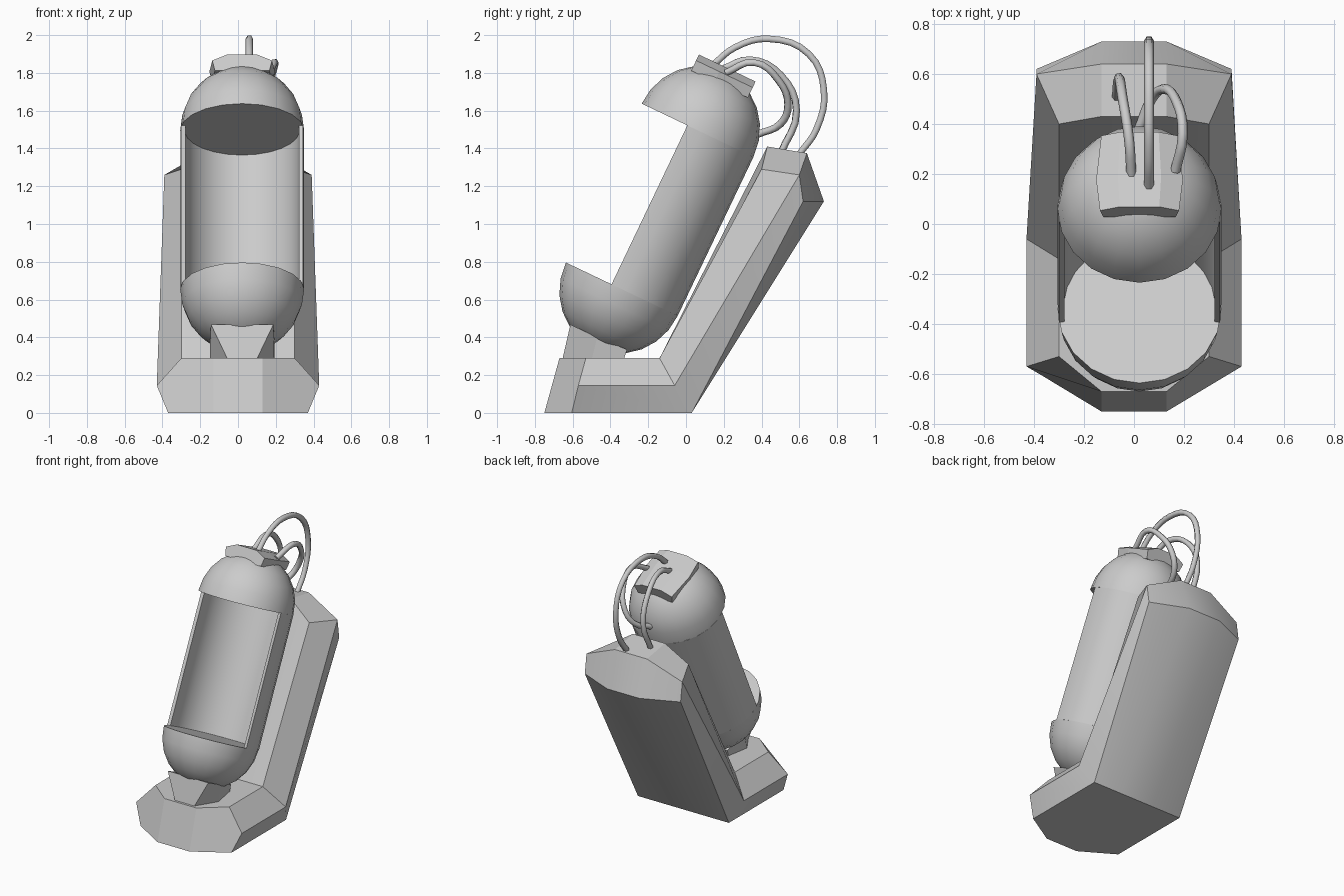
import bpy, bmesh, math
from mathutils import Matrix

if "Cube" in bpy.data.objects:
    bpy.data.objects.remove(bpy.data.objects["Cube"])

CX = 0.022
TILT = Matrix.Translation((CX, -0.34, 0.655)) @ Matrix.Rotation(math.radians(-25.5), 4, 'X')
AXIS = 0.932   # distance between the two dome rims
R = 0.328


def finish(name, bm, matrix=None, smooth=None):
    bmesh.ops.recalc_face_normals(bm, faces=bm.faces)
    me = bpy.data.meshes.new(name)
    bm.to_mesh(me)
    bm.free()
    ob = bpy.data.objects.new(name, me)
    bpy.context.collection.objects.link(ob)
    if matrix is not None:
        ob.matrix_world = matrix
    if smooth:
        bpy.ops.object.select_all(action='DESELECT')
        bpy.context.view_layer.objects.active = ob
        ob.select_set(True)
        bpy.ops.object.shade_smooth_by_angle(angle=math.radians(smooth))
    return ob


def loft(bm, rings, closed=True, cap=True):
    """Bridge equal-length rings of points, optionally capping both ends."""
    vr = [[bm.verts.new(p) for p in r] for r in rings]
    n = len(vr[0])
    for a, b in zip(vr, vr[1:]):
        for i in range(n if closed else n - 1):
            j = (i + 1) % n
            bm.faces.new((a[i], a[j], b[j], b[i]))
    if cap:
        bm.faces.new(vr[0])
        bm.faces.new(vr[-1])
    return vr


def mirror_ring(half, cx=0.0):
    return [(cx + x, y, z) for x, y, z in half] + [(cx - x, y, z) for x, y, z in reversed(half)]


# Stand: faceted L-shaped base with leaning back
bm = bmesh.new()
front = [(.13, -.67, .29), (.30, -.53, .29), (.43, -.57, .145), (.37, -.605, 0), (.13, -.75, 0)]
corner = [(.13, -.14, .29), (.30, -.14, .29), (.43, -.06, .145), (.37, .03, 0), (.13, .03, 0)]
top = [(.13, .43, 1.41), (.30, .40, 1.29), (.39, .60, 1.26), (.39, .62, 1.12), (.13, .73, 1.12)]
rings = loft(bm, [mirror_ring(h) for h in (front, corner, top)], cap=False)
f, t = rings[0], rings[-1]
bm.faces.new((f[0], f[4], f[5], f[9]))
bm.faces.new(f[:5])
bm.faces.new(f[5:])
ridge = [bm.verts.new((s * .13, .64, 1.375)) for s in (1, -1)]
bm.faces.new((t[0], t[9], ridge[1], ridge[0]))
bm.faces.new((t[4], t[5], ridge[1], ridge[0]))
for (a, b, c, d, e), r in ((t[:5], ridge[0]), (t[:4:-1], ridge[1])):
    bm.faces.new((a, b, c, r))
    bm.faces.new((c, d, e, r))
finish("stand", bm, smooth=25)


# Tank end domes
def dome(name, z0, sign):
    bm = bmesh.new()
    seg, steps = 20, 6
    rr = []
    for k in range(steps):
        a = k / steps * math.pi / 2
        rr.append([(R * math.cos(a) * math.cos(2 * math.pi * i / seg),
                    R * math.cos(a) * math.sin(2 * math.pi * i / seg),
                    z0 + sign * .343 * math.sin(a)) for i in range(seg)])
    vr = loft(bm, rr, cap=False)
    bm.faces.new(vr[0])
    tip = bm.verts.new((0, 0, z0 + sign * .343))
    for i in range(seg):
        bm.faces.new((vr[-1][i], vr[-1][(i + 1) % seg], tip))
    finish(name, bm, TILT, 40)


dome("tank_top_dome", AXIS, 1)
dome("tank_bottom_dome", 0, -1)

# Half-open tank shell between the domes
bm = bmesh.new()
n, a0 = 14, -math.asin(.06 / R)
angs = [a0 + (math.pi - 2 * a0) * i / n for i in range(n + 1)]
outer = [(R * math.cos(a), R * math.sin(a)) for a in angs]
inner = [(.305 * math.cos(a), max(.305 * math.sin(a), -.06)) for a in reversed(angs)]
loft(bm, [[(x, y, z) for x, y in outer + inner] for z in (0, AXIS)])
finish("tank_shell", bm, TILT, 35)

# Cap plate on the top dome
bm = bmesh.new()
prof = [(.155, .27), (.17, .33), (.085, .365)]


def cap_ring(y, s):
    half = [(x * s, y, AXIS + z) for x, z in prof]
    return mirror_ring(half)


loft(bm, [cap_ring(-.166, .93), cap_ring(-.03, 1.02), cap_ring(.166, .9)])
finish("top_cap", bm, TILT)

# Foot joining the bottom dome to the stand
bm = bmesh.new()
loft(bm, [mirror_ring(h, CX) for h in (
    [(.165, -.612, .468), (.17, -.47, .40), (.14, -.312, .335)],
    [(.075, -.655, .28), (.17, -.50, .28), (.14, -.33, .28)])])
finish("foot", bm)


# Hoses from the cap
def hose(name, pts, r=.02):
    cu = bpy.data.curves.new(name, 'CURVE')
    cu.dimensions = '3D'
    cu.bevel_depth = r
    cu.bevel_resolution = 1
    cu.resolution_u = 4
    cu.use_fill_caps = True
    sp = cu.splines.new('BEZIER')
    sp.bezier_points.add(len(pts) - 1)
    for b, p in zip(sp.bezier_points, pts):
        b.co = p
        b.handle_left_type = b.handle_right_type = 'AUTO'
    ob = bpy.data.objects.new(name, cu)
    bpy.context.collection.objects.link(ob)


hose("hose_long", [(.06, .14, 1.84), (.06, .26, 1.935), (.06, .44, 1.98), (.06, .65, 1.90),
                   (.06, .73, 1.71), (.06, .69, 1.50), (.06, .60, 1.37)])
hose("hose_left", [(-.01, .19, 1.82), (-.02, .34, 1.87), (-.045, .50, 1.79),
                   (-.06, .585, 1.60), (-.07, .50, 1.37)])
hose("hose_right", [(.165, .21, 1.80), (.195, .36, 1.855), (.17, .49, 1.76),
                    (.12, .54, 1.63), (.07, .50, 1.53), (.02, .38, 1.475)])
